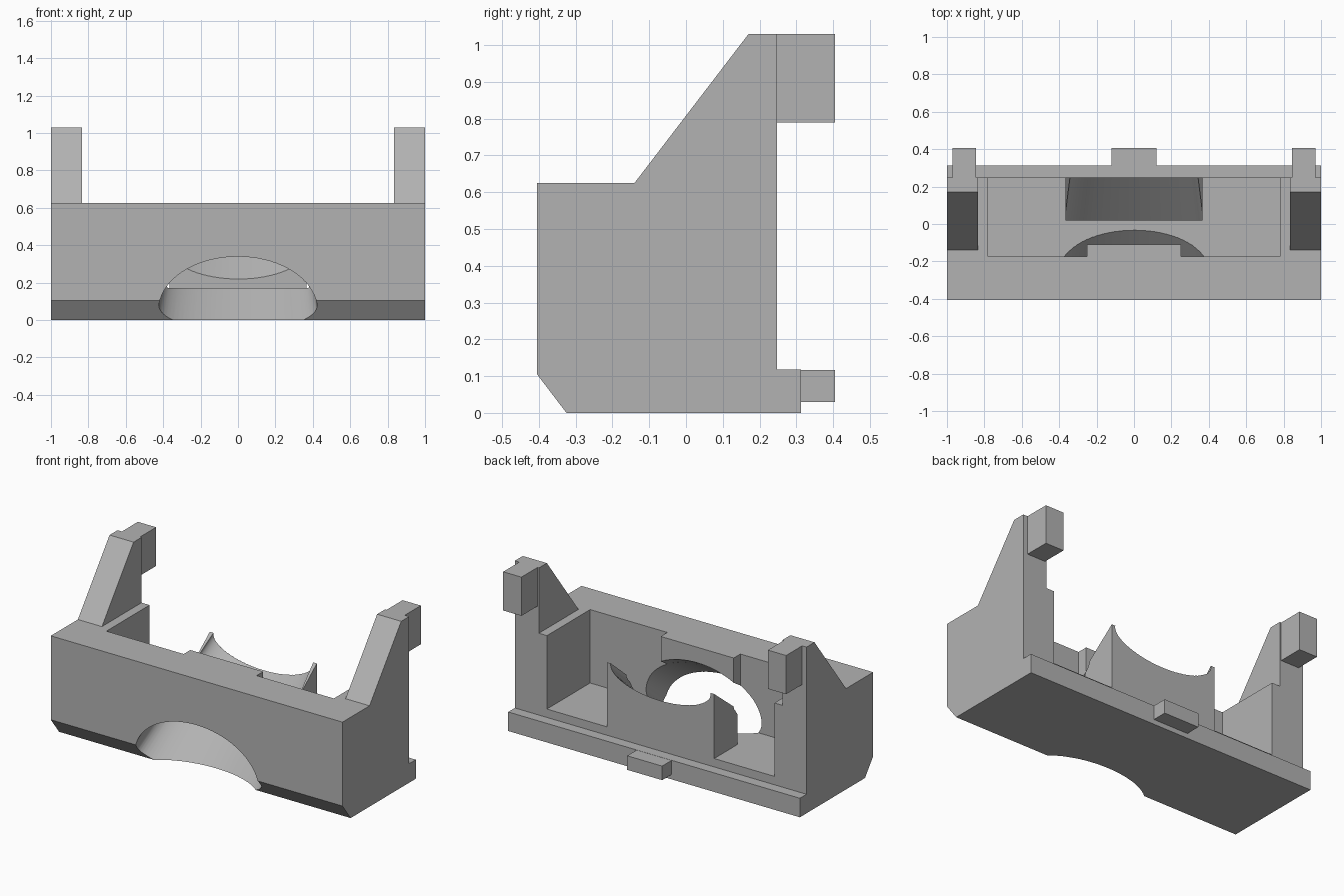
import bpy, bmesh, math
from mathutils import Vector

cube = bpy.data.objects.get("Cube")
if cube:
    bpy.data.objects.remove(cube, do_unlink=True)

grey = bpy.data.materials.new("plain grey")
grey.use_nodes = True
COLOUR = (0.45, 0.45, 0.45, 1)
grey.diffuse_color = COLOUR
grey.node_tree.nodes["Principled BSDF"].inputs["Base Color"].default_value = COLOUR


def finish(name, bm):
    bmesh.ops.recalc_face_normals(bm, faces=bm.faces)
    mesh = bpy.data.meshes.new(name)
    bm.to_mesh(mesh)
    bm.free()
    mesh.materials.append(grey)
    obj = bpy.data.objects.new(name, mesh)
    bpy.context.collection.objects.link(obj)
    return obj


def loft(name, rings):
    """Closed solid through rings of equal length."""
    bm = bmesh.new()
    loops = [[bm.verts.new(p) for p in ring] for ring in rings]
    for a, b in zip(loops, loops[1:]):
        for i in range(len(a)):
            j = (i + 1) % len(a)
            bm.faces.new((a[i], a[j], b[j], b[i]))
    bm.faces.new(loops[0])
    bm.faces.new(loops[-1])
    return finish(name, bm)


def extrude_x(name, x0, x1, profile):
    """Side profile of (y, z) points drawn out along x."""
    return loft(name, [[(x, y, z) for y, z in profile] for x in (x0, x1)])


def box(name, x0, x1, y0, y1, z0, z1):
    return extrude_x(name, x0, x1, [(y0, z0), (y1, z0), (y1, z1), (y0, z1)])


def combine(obj, other, operation):
    mod = obj.modifiers.new(operation.lower(), "BOOLEAN")
    mod.operation = operation
    mod.solver = "EXACT"
    mod.object = other
    bpy.context.view_layer.update()
    bpy.context.view_layer.objects.active = obj
    bpy.ops.object.modifier_apply(modifier=mod.name)


def discard(obj):
    bpy.data.objects.remove(obj, do_unlink=True)


# Main housing with chamfered front edge and rear lip
housing = extrude_x("housing", -1, 1, [
    (-0.405, 0.105), (-0.325, 0), (0.313, 0), (0.313, 0.118),
    (0.248, 0.118), (0.248, 0.625), (-0.405, 0.625)])

# Cavity open to the top and the back
cavity = box("cavity_cutter", -0.78, 0.78, -0.175, 0.5, 0.17, 0.9)
combine(housing, cavity, "DIFFERENCE")
discard(cavity)

# Sloped arms and their pegs
arm_profile = [(-0.14, 0.5), (0.248, 0.5), (0.248, 1.03), (0.17, 1.03), (-0.14, 0.625)]
for side, label in ((-1, "right"), (1, "left")):
    arm = extrude_x("arm", side * 0.835, side, arm_profile)
    combine(housing, arm, "UNION")
    discard(arm)
    box(label + "_peg", side * 0.845, side * 0.97, 0.248, 0.405, 0.79, 1.03)

# Rear tab on the lip
box("rear_tab", -0.12, 0.12, 0.313, 0.405, 0.03, 0.117)

# Thickened top of the front wall, and the cradle block in the cavity
wall_pad = box("wall_pad", -0.25, 0.25, -0.175, -0.11, 0.35, 0.625)
cradle = extrude_x("cradle", -0.367, 0.367, [
    (0.02, 0.17), (0.248, 0.17), (0.248, 0.57), (0.02, 0.39)])

# Tilted oval bore that narrows towards the back
tilt = math.radians(37.6)
along = Vector((0, math.cos(tilt), math.sin(tilt)))
across = Vector((0, -math.sin(tilt), math.cos(tilt)))


def bore_ring(t, count=72):
    ring = []
    for i in range(count):
        a = math.tau * i / count
        height = 0.211 - 0.085 * t if math.sin(a) > 0 else 0.147 - 0.09 * t
        p = along * t + across * (0.295 + height * math.sin(a))
        p.x = (0.397 - 0.1 * t) * math.cos(a)
        ring.append(p)
    return ring


bore = loft("bore_cutter", [bore_ring(-0.7), bore_ring(0.9)])
for part in (housing, wall_pad, cradle):
    combine(part, bore, "DIFFERENCE")
    bpy.ops.object.select_all(action="DESELECT")
    part.select_set(True)
    bpy.context.view_layer.objects.active = part
    bpy.ops.object.shade_smooth_by_angle(angle=math.radians(25))
discard(bore)
